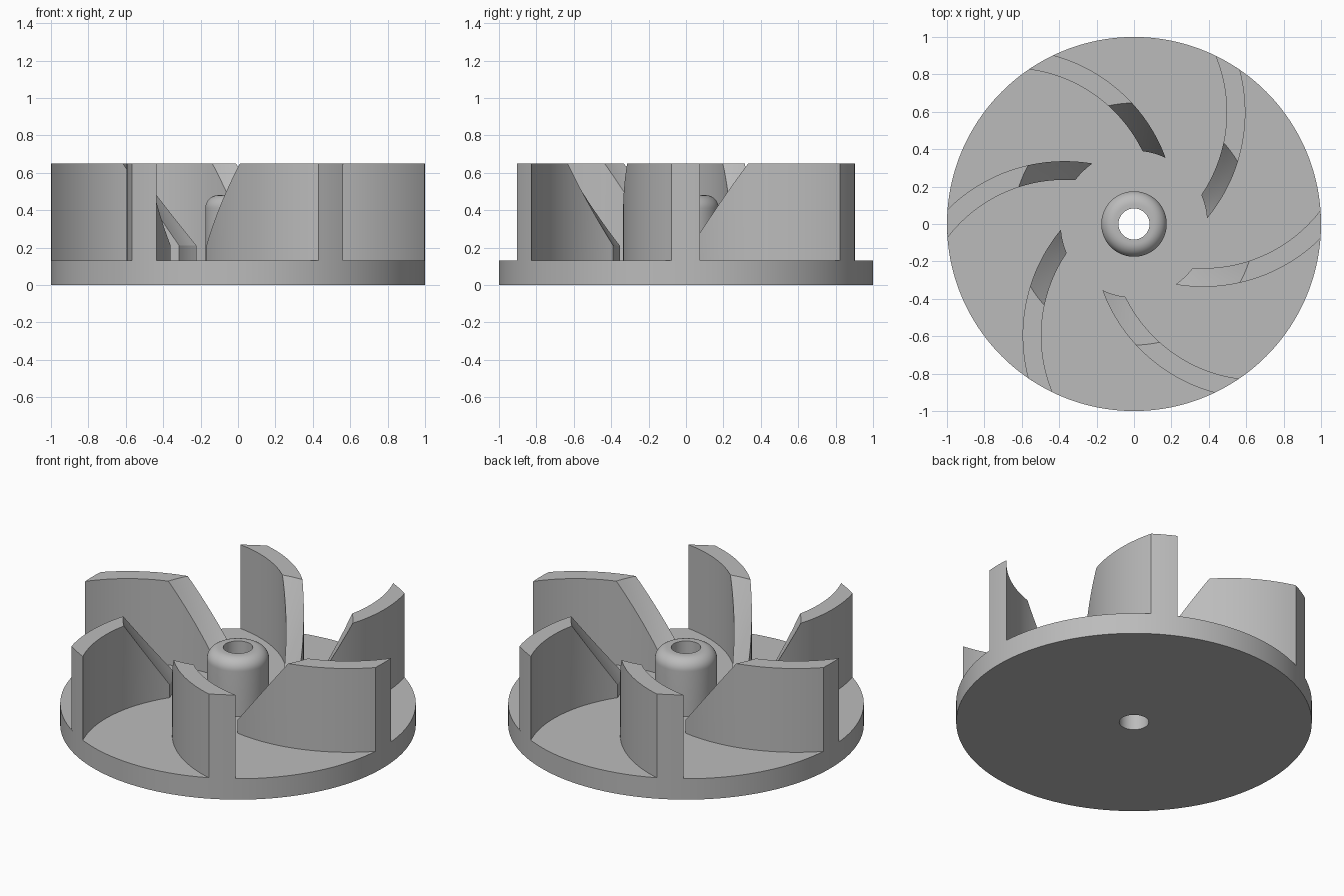
import bpy, bmesh, math

cube = bpy.data.objects.get("Cube")
if cube:
    bpy.data.objects.remove(cube, do_unlink=True)

grey = bpy.data.materials.new("plain grey")
grey.use_nodes = True
colour = (0.5, 0.5, 0.5, 1)
grey.diffuse_color = colour
grey.node_tree.nodes["Principled BSDF"].inputs["Base Color"].default_value = colour

DISC_TOP, HUB_TOP, BLADE_TOP = 0.13, 0.48, 0.65
HUB_R, BORE_R, FILLET = 0.175, 0.083, 0.07
BLADES = 6


def finish(bm, name):
    bmesh.ops.recalc_face_normals(bm, faces=bm.faces)
    mesh = bpy.data.meshes.new(name)
    bm.to_mesh(mesh)
    bm.free()
    mesh.materials.append(grey)
    obj = bpy.data.objects.new(name, mesh)
    bpy.context.collection.objects.link(obj)
    bpy.ops.object.select_all(action="DESELECT")
    obj.select_set(True)
    bpy.context.view_layer.objects.active = obj
    bpy.ops.object.shade_smooth_by_angle(angle=math.radians(25))
    return obj


# Base disc with rounded hub and through bore, turned from one profile
profile = [(BORE_R, 0), (1, 0), (1, DISC_TOP), (HUB_R, DISC_TOP)]
for i in range(11):
    a = math.pi / 2 * i / 10
    profile.append((HUB_R - FILLET + FILLET * math.cos(a),
                    HUB_TOP - FILLET + FILLET * math.sin(a)))
profile.append((BORE_R, HUB_TOP))
bm = bmesh.new()
verts = [bm.verts.new((r, 0, z)) for r, z in profile]
edges = [bm.edges.new((v, verts[i - 1])) for i, v in enumerate(verts)]
bmesh.ops.spin(bm, geom=verts + edges, cent=(0, 0, 0), axis=(0, 0, 1),
               angle=math.tau, steps=192, use_merge=True)
bmesh.ops.remove_doubles(bm, verts=bm.verts, dist=1e-5)
finish(bm, "disc_and_hub")

# Curved blades: two concentric arcs trimmed by the rim and a cone round the hub
ARC_X, ARC_Y = 0.371, 0.552
ARC_DIST, ARC_ANGLE = math.hypot(ARC_X, ARC_Y), math.atan2(ARC_Y, ARC_X)
OUTER_ARC, INNER_ARC = 0.888, 0.788
ROOT_R, SHOULDER_R, ROOT_TOP = 0.392, 0.647, 0.21
ACROSS = 4


def polar_angle(r, arc):
    c = (r * r + ARC_DIST ** 2 - arc * arc) / (2 * r * ARC_DIST)
    return ARC_ANGLE - math.acos(c)


def blade_height(r):
    t = min(1, (r - ROOT_R) / (SHOULDER_R - ROOT_R))
    return ROOT_TOP + t * (BLADE_TOP - ROOT_TOP)


radii = [ROOT_R + (SHOULDER_R - ROOT_R) * i / 12 for i in range(12)]
radii += [SHOULDER_R + (1 - SHOULDER_R) * i / 14 for i in range(15)]


def make_blade(name, turn):
    bm = bmesh.new()
    rings = []
    for r in radii:
        a0, a1 = polar_angle(r, OUTER_ARC), polar_angle(r, INNER_ARC)
        angles = [turn + a0 + (a1 - a0) * k / ACROSS for k in range(ACROSS + 1)]
        low = [bm.verts.new((r * math.cos(a), r * math.sin(a), DISC_TOP)) for a in angles]
        high = [bm.verts.new((r * math.cos(a), r * math.sin(a), blade_height(r)))
                for a in angles]
        rings.append((low, high))
    # Walls, top and underside between neighbouring stations
    for (l0, h0), (l1, h1) in zip(rings, rings[1:]):
        loop0, loop1 = l0 + h0[::-1], l1 + h1[::-1]
        for i in range(len(loop0)):
            bm.faces.new((loop0[i - 1], loop0[i], loop1[i], loop1[i - 1]))
    # Root and rim ends
    for low, high in (rings[0], rings[-1]):
        for k in range(ACROSS):
            bm.faces.new((low[k], low[k + 1], high[k + 1], high[k]))
    finish(bm, name)


for n in range(BLADES):
    make_blade(f"blade_{n + 1}", math.tau * n / BLADES)
